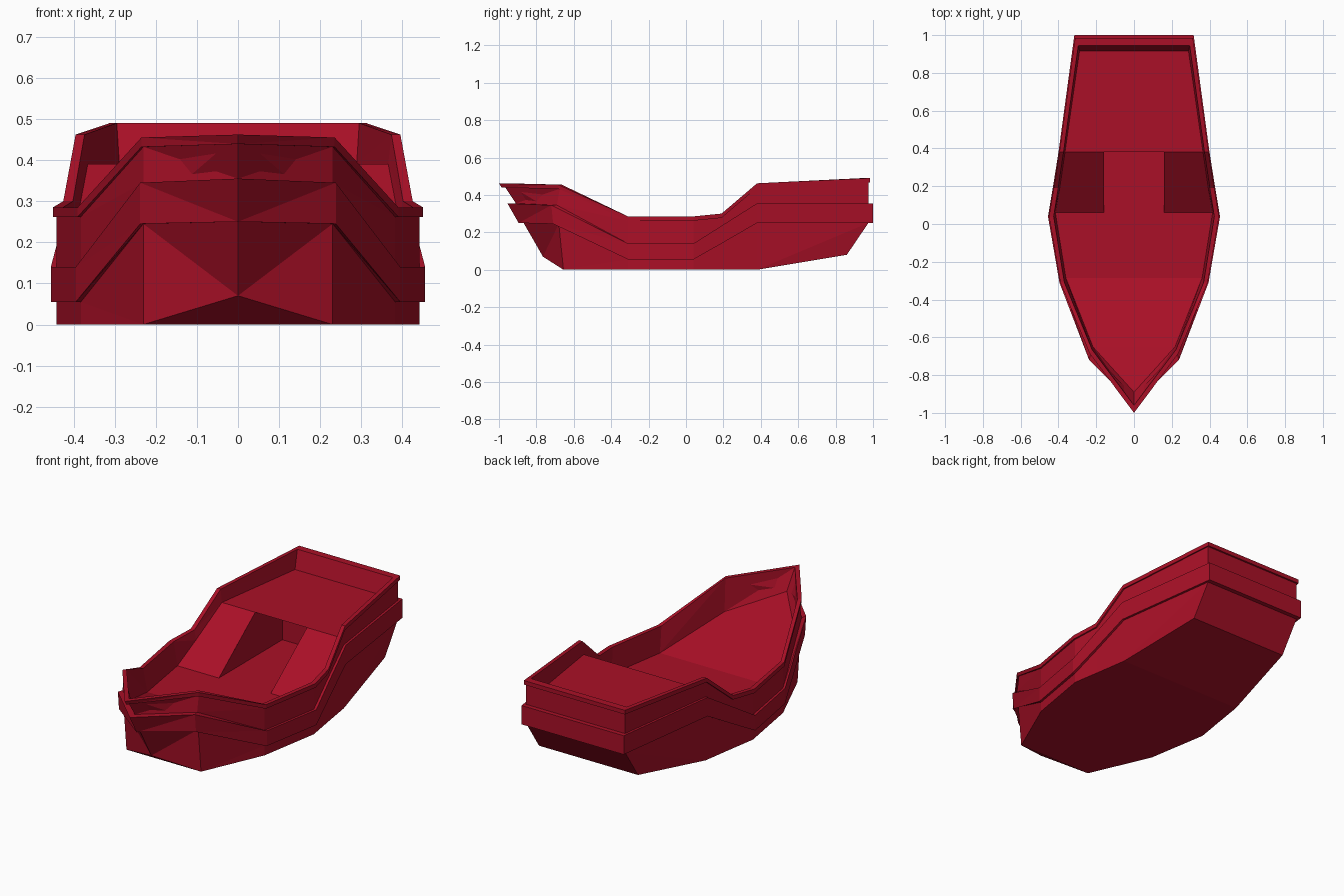
import bpy

if "Cube" in bpy.data.objects:
    bpy.data.objects.remove(bpy.data.objects["Cube"], do_unlink=True)

red = bpy.data.materials.new("deep red paint")
red.use_nodes = True
red.diffuse_color = (0.4, 0.005, 0.02, 1)
red.node_tree.nodes["Principled BSDF"].inputs["Base Color"].default_value = red.diffuse_color

# Half-beam and length of each station, from bow tip to stern
BEAM = [0, .235, .39, .45, .425, .395, .312]
MID_Y = [-.31, .04, .19, .38]
LAST = len(BEAM) - 1

# Sheer lines: height at each station
KEEL = [.07, 0, 0, 0, 0, 0, .08]
LOW = [.25, .245, .055, .055, .14, .25, .25]
HIGH = [.355, .345, .14, .14, .235, .355, .355]
RIM = [.462, .455, .285, .285, .30, .462, .49]
DECK = [.355, .275, .145, .145, .245, .39, .39]
LIP = [z - .023 for z in RIM]


def ring(heights, tip, shoulder, stern, widen):
    """Closed outline at one level: up the left side, back down the right."""
    ys = [tip, shoulder] + MID_Y + [stern]
    half = [(x * widen, y, z) for x, y, z in zip(BEAM, ys, heights)]
    return half + [(-x, y, z) for x, y, z in reversed(half[1:])]


def make(name, faces):
    verts, polys = [], []
    for face in faces:
        polys.append(range(len(verts), len(verts) + len(face)))
        verts += face
    mesh = bpy.data.meshes.new(name)
    mesh.from_pydata(verts, [], [list(p) for p in polys])
    mesh.materials.append(red)
    obj = bpy.data.objects.new(name, mesh)
    bpy.context.collection.objects.link(obj)
    return obj


def loft(rings):
    """Skin neighbouring outlines, with diagonals mirrored across the keel."""
    faces = []
    for a, b in zip(rings, rings[1:]):
        n = len(a)
        for i in range(n):
            j = (i + 1) % n
            if i <= LAST:
                faces += [[a[i], a[j], b[j]], [a[i], b[j], b[i]]]
            else:
                faces += [[a[i], a[j], b[i]], [a[j], b[j], b[i]]]
    return faces


def span(outline, i):
    """Crosswise panel between stations i and i + 1."""
    p, q = outline[i], outline[i + 1]
    r, s = outline[-i - 1], outline[-i]
    return [p, q, r] if i == 0 else [p, q, r, s]


# Outlines from the keel up and over the rim
keel = ring(KEEL, -.765, -.655, .86, .98)
hull_low = ring(LOW, -.868, -.68, .975, .98)
hull_high = ring(HIGH, -.91, -.69, .975, .98)
hull_top = ring(LIP, -.965, -.675, .975, .98)
band_low = ring(LOW, -.895, -.71, 1.0, 1.012)
band_high = ring(HIGH, -.955, -.72, 1.0, 1.012)
rim_low = ring(LIP, -.985, -.682, .985, 1)
rim_top = ring(RIM, -1.0, -.685, .985, 1)
rim_inner = ring(RIM, -.96, -.665, .945, .945)
MID_Y[0], MID_Y[1] = -.285, .06
deck_edge = ring(DECK, -.89, -.65, .915, .925)

# Hull, band and rim
bottom = [span(keel, i)[::-1] for i in range(LAST)]
make("lower_hull", bottom + loft([keel, hull_low]))
make("rubbing_band", loft([hull_low, band_low, band_high, hull_high]))
make("upper_hull", loft([hull_high, hull_top]))
make("rim", loft([hull_top, rim_low, rim_top, rim_inner]))
make("inner_bulwark", loft([rim_inner, deck_edge][::1]))

# Decks: sloped bow, flat waist, raised stern
make("bow_deck", [span(deck_edge, 0), span(deck_edge, 1)])
make("waist_deck", [span(deck_edge, 2)])
make("stern_deck", [span(deck_edge, 5)])

# Ramps on each side of the cabin passage
HALF, FRONT, SILL, BACK = .16, .06, .38, .62
FLOOR, ROOF = DECK[3], DECK[5]
ramps = []
for i in (3, 4):
    p, q, r, s = span(deck_edge, i)
    ramps.append([p, q, (HALF, *q[1:]), (HALF, *p[1:])])
    ramps.append([r, s, (-HALF, *s[1:]), (-HALF, *r[1:])])
make("deck_ramps", ramps)

# Passage running under the stern deck
side = [(FRONT, FLOOR), (SILL, ROOF), (BACK, ROOF), (BACK, FLOOR)]
left_wall = [(HALF, y, z) for y, z in side]
right_wall = [(-HALF, y, z) for y, z in reversed(side)]
floor = [(-HALF, FRONT, FLOOR), (HALF, FRONT, FLOOR),
         (HALF, BACK, FLOOR), (-HALF, BACK, FLOOR)]
back_wall = [(-HALF, BACK, FLOOR), (HALF, BACK, FLOOR),
             (HALF, BACK, ROOF), (-HALF, BACK, ROOF)]
make("cabin_passage", [left_wall, right_wall, floor, back_wall])
